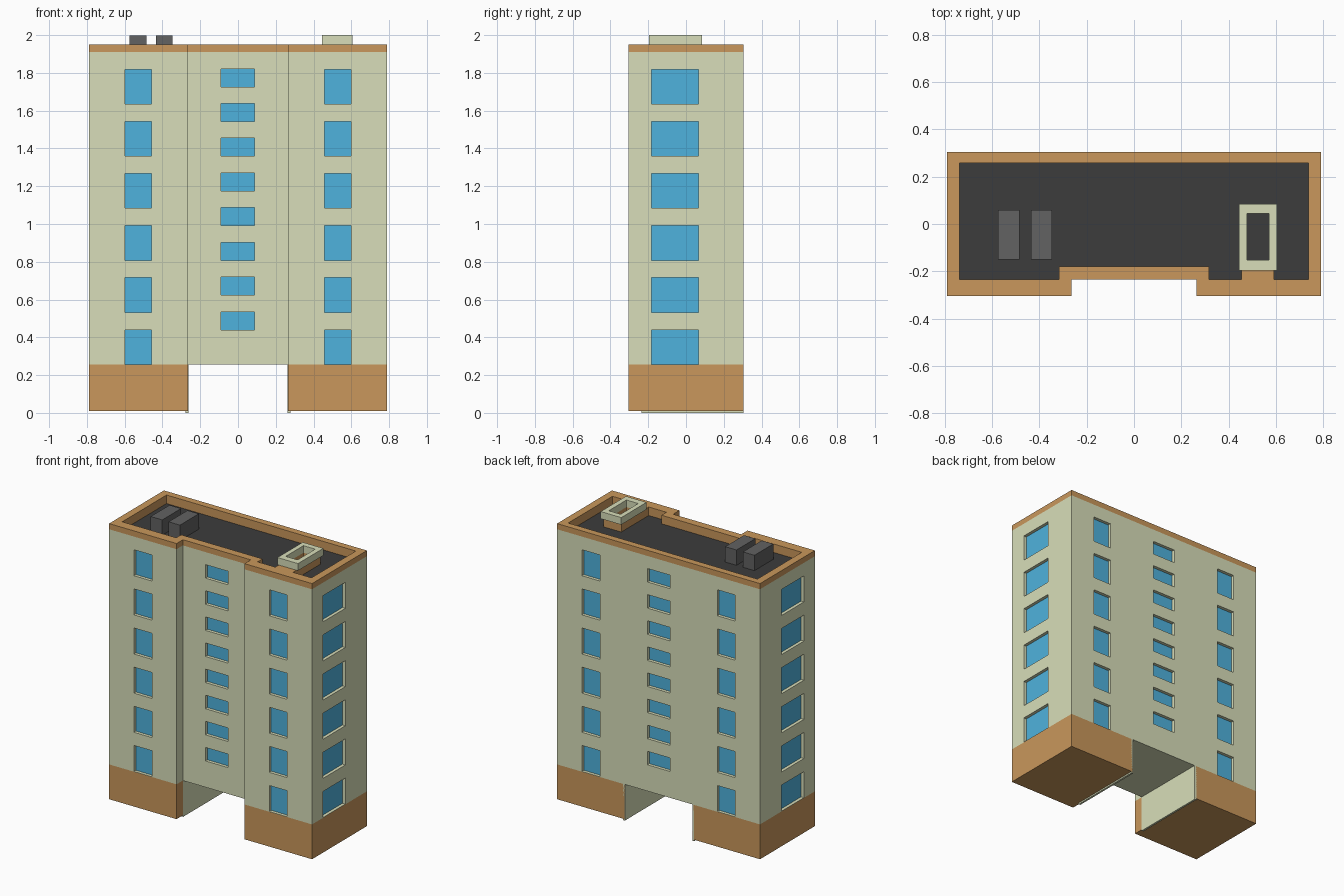
import bpy, bmesh
from mathutils import Matrix, Vector

if "Cube" in bpy.data.objects:
    bpy.data.objects.remove(bpy.data.objects["Cube"])


def material(name, rgb):
    m = bpy.data.materials.new(name)
    m.diffuse_color = [(c / 255) ** 2.2 for c in rgb] + [1]
    m.use_nodes = True
    m.node_tree.nodes["Principled BSDF"].inputs["Base Color"].default_value = m.diffuse_color
    return m


CREAM = material("cream_render", (215, 221, 184))
BROWN = material("brown_cladding", (200, 150, 92))
GLASS = material("blue_glass", (80, 177, 220))
DARK = material("roof_felt", (62, 62, 62))
GREY = material("unit_grey", (98, 98, 98))


def finish(name, bm, mat):
    bmesh.ops.recalc_face_normals(bm, faces=bm.faces)
    me = bpy.data.meshes.new(name)
    bm.to_mesh(me)
    bm.free()
    me.materials.append(mat)
    ob = bpy.data.objects.new(name, me)
    bpy.context.collection.objects.link(ob)
    return ob


def boxes(name, spans, mat):
    """Each span is (x0, x1, y0, y1, z0, z1)."""
    bm = bmesh.new()
    for x0, x1, y0, y1, z0, z1 in spans:
        centre = Vector((x0 + x1, y0 + y1, z0 + z1)) / 2
        size = Vector((x1 - x0, y1 - y0, z1 - z0))
        bmesh.ops.create_cube(bm, size=1, matrix=Matrix.LocRotScale(centre, None, size))
    return finish(name, bm, mat)


def prism(name, outline, z0, z1, mat):
    bm = bmesh.new()
    face = bm.faces.new([bm.verts.new((x, y, z0)) for x, y in outline])
    ext = bmesh.ops.extrude_face_region(bm, geom=[face])
    bmesh.ops.translate(bm, vec=(0, 0, z1 - z0),
                        verts=[v for v in ext["geom"] if isinstance(v, bmesh.types.BMVert)])
    return finish(name, bm, mat)


def cut(target, cutter):
    mod = target.modifiers.new("cut", 'BOOLEAN')
    mod.operation = 'DIFFERENCE'
    mod.solver = 'EXACT'
    mod.material_mode = 'TRANSFER'
    mod.object = cutter
    cutter.hide_render = True
    bpy.context.view_layer.objects.active = target
    bpy.ops.object.modifier_apply(modifier=mod.name)


def footprint(x, back, front, gap, recess):
    """Rectangle with a shallow notch in the middle of the front."""
    right = [(gap, recess), (gap, front), (x, front), (x, back)]
    return right + [(-px, py) for px, py in reversed(right)]


X, Y, GAP, RECESS = 0.79, 0.305, 0.265, -0.235
BASE, EAVE, TOP, ROOF = 0.255, 1.91, 1.95, 1.89

# Main walls and parapet
outer = footprint(X, Y, -Y, GAP, RECESS)
inner = footprint(X - 0.053, 0.258, -0.235, 0.317, -0.18)
walls = prism("walls", outer, BASE, EAVE, CREAM)
parapet = prism("parapet", outer, EAVE, TOP, BROWN)
roof_cutter = prism("roof_cutter", inner, ROOF - 0.01, 2.1, BROWN)
cut(walls, roof_cutter)
cut(parapet, roof_cutter)
bpy.data.objects.remove(roof_cutter)
prism("roof", inner, ROOF - 0.01, ROOF, DARK)

# Window openings: (axis, wall position, outward sign, from, to, z0, z1)
openings = []
for i in range(6):
    z0 = 0.257 + 0.2755 * i
    z1 = 0.44 + 0.2755 * i
    for s in (-1, 1):
        a, b = sorted((s * 0.457, s * 0.597))
        openings += [('y', -Y, -1, a, b, z0, z1), ('y', Y, 1, a, b, z0, z1),
                     ('x', s * X, s, -0.183, 0.065, z0, z1)]
for i in range(8):
    z0 = 0.44 + 0.1838 * i
    for wall, s in ((RECESS, -1), (Y, 1)):
        openings.append(('y', wall, s, -0.089, 0.087, z0, z0 + 0.095))


def opening_spans(near, far):
    spans = []
    for axis, wall, s, a, b, z0, z1 in openings:
        p, q = sorted((wall + s * near, wall + s * far))
        spans.append((p, q, a, b, z0, z1) if axis == 'x' else (a, b, p, q, z0, z1))
    return spans


window_cutter = boxes("window_cutter", opening_spans(0.02, -0.03), CREAM)
cut(walls, window_cutter)
bpy.data.objects.remove(window_cutter)
boxes("window_glass", opening_spans(-0.022, -0.03), GLASS)

# Base blocks either side of the passage, with cream passage linings
for side, s in (("left", -1), ("right", 1)):
    a, b = sorted((s * GAP, s * X))
    boxes(side + "_base", [(a, b, -Y, Y, 0.01, BASE)], BROWN)
    a, b = sorted((s * (GAP - 0.002), s * (GAP + 0.012)))
    boxes(side + "_passage_lining", [(a, b, RECESS, Y, 0, BASE)], CREAM)

# Rooftop ventilation units
boxes("roof_units", [(-0.575, -0.485, -0.15, 0.06, ROOF, 1.998),
                     (-0.435, -0.347, -0.15, 0.06, ROOF, 1.998)], GREY)

# Rooftop shaft: brown curb with a cream rim
curb = boxes("shaft_curb", [(0.455, 0.592, -0.235, 0.07, ROOF, TOP)], BROWN)
rim = boxes("shaft_rim", [(0.445, 0.605, -0.197, 0.085, TOP, 2.0)], CREAM)
for part, mat in ((curb, BROWN), (rim, CREAM)):
    hole = boxes("shaft_cutter", [(0.478, 0.57, -0.152, 0.045, ROOF - 0.1, 2.1)], mat)
    cut(part, hole)
    bpy.data.objects.remove(hole)
